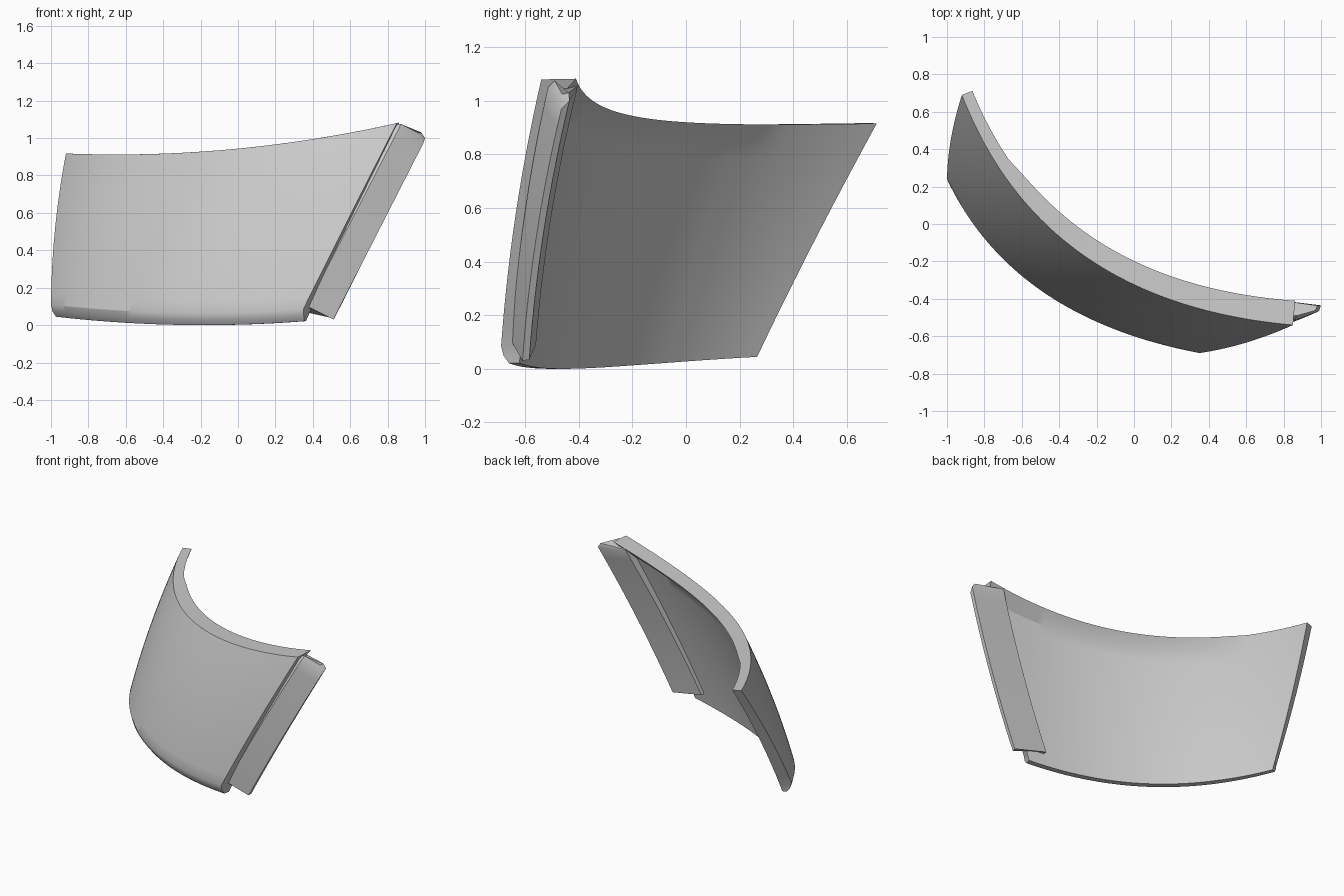
import bpy, bmesh, math
from mathutils import Vector

cube = bpy.data.objects.get("Cube")
if cube:
    bpy.data.objects.remove(cube, do_unlink=True)

grey = bpy.data.materials.new("plain grey")
grey.use_nodes = True
colour = (0.6, 0.6, 0.6, 1)
grey.diffuse_color = colour
grey.node_tree.nodes["Principled BSDF"].inputs["Base Color"].default_value = colour

# Plan curves of the outer skin: start, control and end points
TOP = [Vector(p) for p in ((-0.92, 0.69), (-0.49, -0.42), (0.85, -0.54))]
BASE = [Vector(p) for p in ((-1.0, 0.24), (-0.65, -0.50), (0.35, -0.69))]
COLUMNS, ROWS = 48, 14


def bezier(c, t):
    return c[0] * (1 - t) ** 2 + c[1] * 2 * t * (1 - t) + c[2] * t * t


def inward(c, t):
    d = (c[1] - c[0]) * (1 - t) + (c[2] - c[1]) * t
    return Vector((-d.y, d.x)).normalized()


def top_z(x):
    return 0.912 + 0.0747 * (x + 0.65) ** 2


def base_z(x):
    return 0.07 * (x + 0.2) ** 2


def skin(u, v, depth, lift):
    """Point on the shell, moved inward by depth; v runs from base to top."""
    lo, hi = bezier(BASE, u), bezier(TOP, u)
    normal = inward(BASE, u).lerp(inward(TOP, u), v)
    p = lo.lerp(hi, v) + normal * (depth - 0.08 * v * (1 - v))
    low = base_z(lo.x) + lift
    high = top_z(hi.x + normal.x * depth)
    return Vector((p.x, p.y, low + (high - low) * v))


def loft(name, rings):
    """Join closed cross-sections into a capped solid."""
    bm = bmesh.new()
    loops = [[bm.verts.new(p) for p in ring] for ring in rings]
    n = len(loops[0])
    for a, b in zip(loops, loops[1:]):
        for i in range(n):
            j = (i + 1) % n
            bm.faces.new((a[i], a[j], b[j], b[i]))
    # caps
    if n > 8:
        for ring in (loops[0], loops[-1]):
            for i in range(n // 2 - 1):
                bm.faces.new((ring[i], ring[i + 1], ring[n - 2 - i], ring[n - 1 - i]))
    else:
        bm.faces.new(loops[0])
        bm.faces.new(loops[-1])
    bmesh.ops.recalc_face_normals(bm, faces=bm.faces)
    mesh = bpy.data.meshes.new(name)
    bm.to_mesh(mesh)
    bm.free()
    mesh.materials.append(grey)
    obj = bpy.data.objects.new(name, mesh)
    bpy.context.collection.objects.link(obj)
    bpy.ops.object.select_all(action="DESELECT")
    obj.select_set(True)
    bpy.context.view_layer.objects.active = obj
    bpy.ops.object.shade_smooth_by_angle(angle=math.radians(28))
    return obj


# Curved plate: rounded lower edge outside, thickened lip inside the top
steps = [i / ROWS for i in range(ROWS + 1)]
rings = []
for c in range(COLUMNS + 1):
    u = c / COLUMNS
    wall = 0.06 + 0.01 * min(1, u * 4)
    lip = wall + 0.06 * math.sqrt(max(0, (u - 0.2) / 0.8))
    outer = [skin(u, 0, 0.03, 0), skin(u, 0, 0.009, 0.028)]
    outer += [skin(u, v, 0, 0.065) for v in steps]
    inner = [skin(u, 0, wall, 0), skin(u, 0.02, wall, 0)]
    inner += [skin(u, v * 0.92, wall, 0) for v in steps[1:]]
    inner.append(skin(u, 1, lip, 0))
    rings.append(outer + inner[::-1])
loft("curved_plate", rings)

# Side flange: lapped behind the plate and projecting past its slanted edge
LOW = [Vector(p) for p in ((0.51, -0.61, 0.03), (0.515, -0.585, 0.035),
                           (0.27, -0.56, 0.09), (0.27, -0.62, 0.09), (0.37, -0.65, 0.1))]
HIGH = [Vector(p) for p in ((0.99, -0.465, 0.97), (1.0, -0.435, 1.0),
                            (0.76, -0.405, 1.05), (0.76, -0.48, 1.05), (0.86, -0.515, 1.05))]
BOW = Vector((0, -0.08, 0))
rings = [[a.lerp(b, v) + BOW * v * (1 - v) for a, b in zip(LOW, HIGH)] for v in steps]
# narrowed, clipped top end
clipped = [Vector(p) for p in ((0.97, -0.462, 1.025), (0.98, -0.437, 1.03),
                               (0.76, -0.405, 1.055), (0.76, -0.48, 1.055), (0.87, -0.49, 1.075))]
rings.append(clipped)
loft("side_flange", rings)
